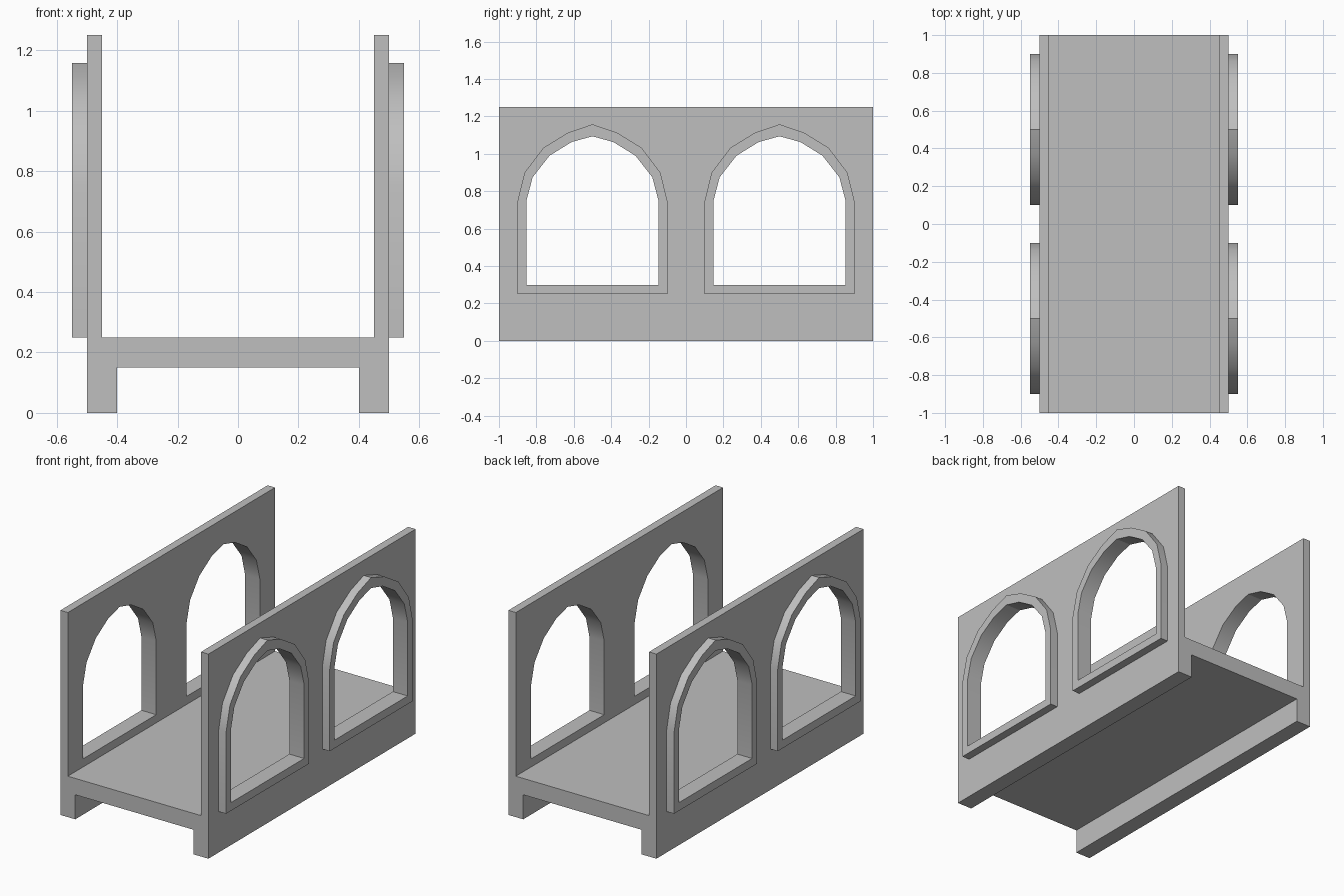
import bpy, bmesh, math
from mathutils import Vector

cube = bpy.data.objects.get("Cube")
if cube:
    bpy.data.objects.remove(cube, do_unlink=True)

# Single stone colour
stone = bpy.data.materials.new("stone_grey")
stone.use_nodes = True
GREY = (0.52, 0.52, 0.52, 1)
stone.diffuse_color = GREY
stone.node_tree.nodes["Principled BSDF"].inputs["Base Color"].default_value = GREY


def add_object(name, bm):
    bmesh.ops.recalc_face_normals(bm, faces=bm.faces)
    mesh = bpy.data.meshes.new(name)
    bm.to_mesh(mesh)
    bm.free()
    mesh.materials.append(stone)
    ob = bpy.data.objects.new(name, mesh)
    bpy.context.collection.objects.link(ob)
    return ob


def prism(name, points, offset):
    """Extrude a closed outline along an offset."""
    bm = bmesh.new()
    face = bm.faces.new([bm.verts.new(p) for p in points])
    ext = bmesh.ops.extrude_face_region(bm, geom=[face], use_keep_orig=True)
    moved = [g for g in ext["geom"] if isinstance(g, bmesh.types.BMVert)]
    bmesh.ops.translate(bm, verts=moved, vec=Vector(offset))
    return add_object(name, bm)


def arch(half, sill):
    """Mirror one side of a pointed arch and close it at the sill."""
    right = [(half[0][0], sill)] + half
    return right + [(-y, z) for y, z in reversed(right) if y > 0]


OUTER = arch([(0.40, 0.75), (0.363, 0.90), (0.262, 1.033), (0.13, 1.114), (0, 1.158)], 0.25)
INNER = arch([(0.353, 0.75), (0.32, 0.875), (0.23, 0.99), (0.112, 1.063), (0, 1.094)], 0.30)


def arch_frame(name, x0, x1, cy):
    """Raised ring between the outer and inner arch."""
    bm = bmesh.new()
    loops = [[bm.verts.new((x, cy + y, z)) for y, z in shape]
             for shape, x in ((OUTER, x0), (OUTER, x1), (INNER, x1), (INNER, x0))]
    n = len(OUTER)
    for k in range(4):
        a, b = loops[k], loops[(k + 1) % 4]
        for i in range(n):
            j = (i + 1) % n
            bm.faces.new((a[i], a[j], b[j], b[i]))
    return add_object(name, bm)


# Deck, skirts and side walls as one extruded section
half = [(0.40, 0.15), (0.40, 0), (0.50, 0), (0.50, 1.25), (0.45, 1.25), (0.45, 0.25)]
section = half + [(-x, z) for x, z in reversed(half)]
body = prism("bridge_body", [(x, -1, z) for x, z in section], (0, 2, 0))

# Window openings through both walls
cutters = []
for cy in (-0.5, 0.5):
    cutter = prism("window_cutter", [(-1, cy + y, z) for y, z in INNER], (2, 0, 0))
    cutter.hide_render = True
    cutters.append(cutter)
    mod = body.modifiers.new("window", "BOOLEAN")
    mod.operation = "DIFFERENCE"
    mod.solver = "EXACT"
    mod.object = cutter
bpy.context.view_layer.update()
deps = bpy.context.evaluated_depsgraph_get()
cut_mesh = bpy.data.meshes.new_from_object(body.evaluated_get(deps))
body.modifiers.clear()
body.data = cut_mesh
for cutter in cutters:
    bpy.data.objects.remove(cutter, do_unlink=True)

# Raised window frames on the outer faces
parts = [body]
for side, s in (("left", 1), ("right", -1)):
    for place, cy in (("front", -0.5), ("back", 0.5)):
        parts.append(arch_frame(f"{place}_{side}_window_frame", s * 0.5, s * 0.55, cy))

# Smooth arches with crisp corners
bpy.ops.object.select_all(action="DESELECT")
for ob in parts:
    ob.select_set(True)
bpy.context.view_layer.objects.active = body
bpy.ops.object.shade_smooth_by_angle(angle=math.radians(30))
